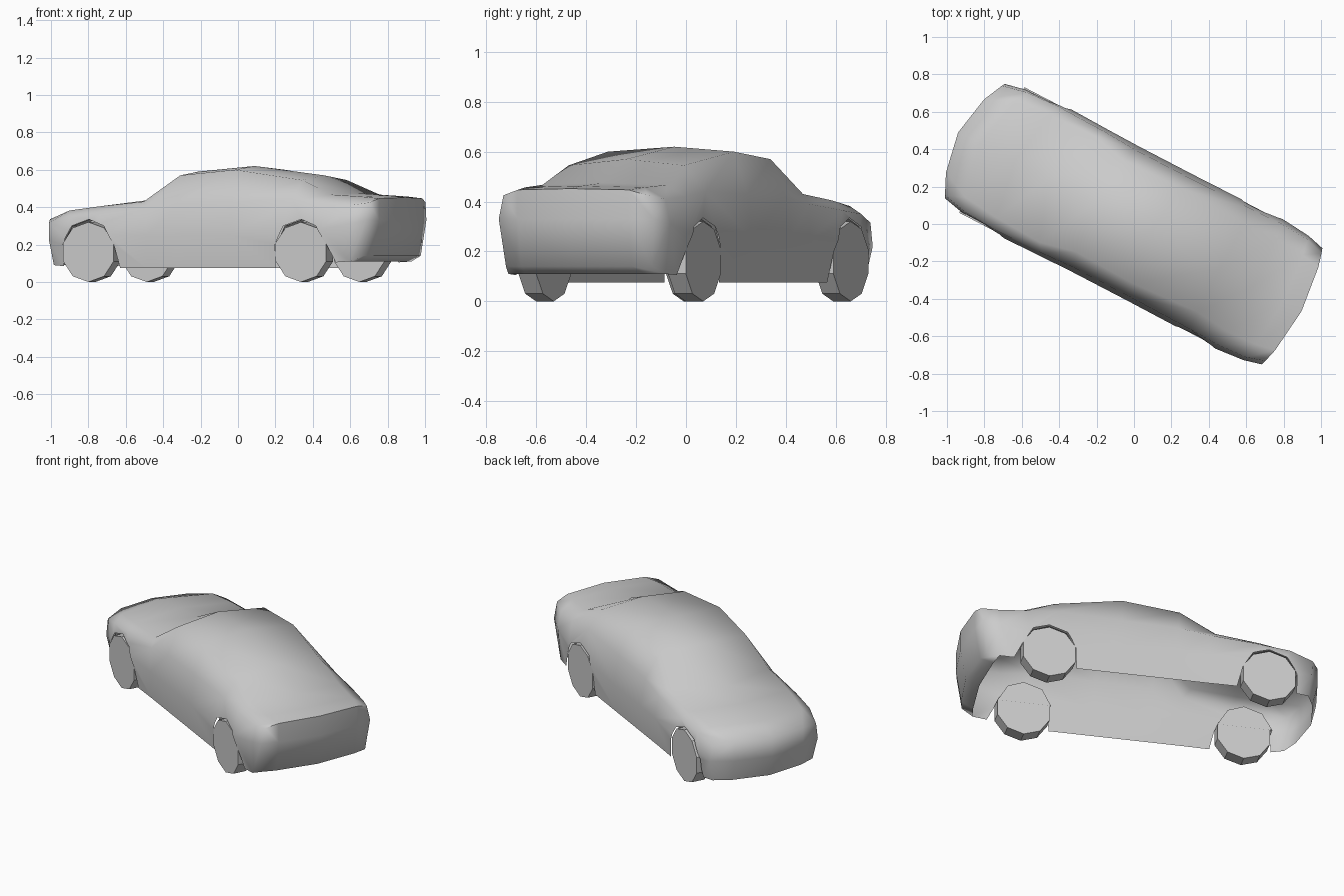
import bpy, bmesh, math
from mathutils import Matrix

cube = bpy.data.objects.get("Cube")
if cube:
    bpy.data.objects.remove(cube, do_unlink=True)

HEADING = Matrix.Rotation(math.radians(-27.5), 4, 'Z')

grey = bpy.data.materials.new("plain_grey")
grey.use_nodes = True
colour = (0.6, 0.6, 0.6, 1)
grey.diffuse_color = colour
grey.node_tree.nodes["Principled BSDF"].inputs["Base Color"].default_value = colour


def finish(name, bm):
    """Turn a bmesh into a named object set to the car's heading."""
    bmesh.ops.recalc_face_normals(bm, faces=bm.faces)
    mesh = bpy.data.meshes.new(name)
    bm.to_mesh(mesh)
    bm.free()
    mesh.materials.append(grey)
    obj = bpy.data.objects.new(name, mesh)
    obj.matrix_world = HEADING
    bpy.context.collection.objects.link(obj)
    return obj


def smooth(obj, degrees):
    bpy.ops.object.select_all(action='DESELECT')
    obj.select_set(True)
    bpy.context.view_layer.objects.active = obj
    bpy.ops.object.shade_smooth_by_angle(angle=math.radians(degrees))


# Body stations, nose to tail: position, bow of the ends, undercut, crown height,
# then (half width, height) of roof edge, belt, flank and sill
STATIONS = [
    (-1.06, .11, .03, .335, (.22, .335), (.33, .315), (.345, .22), (.32, .09)),
    (-.93, .10, .02, .388, (.29, .382), (.36, .35), (.375, .24), (.36, .08)),
    (-.72, .07, 0, .415, (.31, .405), (.37, .365), (.39, .25), (.37, .075)),
    (-.52, .15, 0, .44, (.32, .43), (.365, .39), (.383, .25), (.365, .075)),
    (-.24, .06, 0, .59, (.275, .57), (.355, .42), (.38, .25), (.365, .075)),
    (.1, .05, 0, .62, (.285, .60), (.355, .43), (.38, .25), (.365, .075)),
    (.52, 0, 0, .57, (.26, .545), (.36, .44), (.383, .26), (.365, .075)),
    (.72, -.02, 0, .475, (.28, .467), (.365, .42), (.39, .28), (.37, .10)),
    (.9, -.04, 0, .463, (.27, .457), (.355, .41), (.375, .31), (.355, .11)),
    (1.01, -.06, -.03, .452, (.25, .447), (.325, .425), (.35, .33), (.33, .14)),
]

bm = bmesh.new()


def point(station, t, z, low=0):
    s, bow, under = station[:3]
    return bm.verts.new((s + bow * (t / .36) ** 2 + under * low, t, z))


rings = []
for st in STATIONS:
    crown, (we, ze), (wb, zb), (wm, zm), (ws, zs) = st[3:]
    top = [(-wb, zb), (-we, ze), (0, crown), (we, ze), (wb, zb)]
    ring = [point(st, t, z) for t, z in top]
    ring.append(point(st, wm, zm))
    ring += [point(st, t, zs, 1) for t in (ws, we, 0, -we, -ws)]
    ring.append(point(st, -wm, zm))
    rings.append(ring)

for a, b in zip(rings, rings[1:]):
    for i in range(len(a)):
        j = (i + 1) % len(a)
        bm.faces.new((a[i], a[j], b[j], b[i]))

# Bowed nose and tail panels
for st, ring in ((STATIONS[0], rings[0]), (STATIONS[-1], rings[-1])):
    we, zm = st[4][0], st[6][1]
    middle = [ring[11]] + [point(st, t, zm) for t in (-we, 0, we)] + [ring[5]]
    rows = [ring[:5], middle, ring[10:5:-1]]
    for upper, lower in zip(rows, rows[1:]):
        for i in range(4):
            bm.faces.new((upper[i], upper[i + 1], lower[i + 1], lower[i]))
body = finish("body", bm)

# Wheel arches cut across the underside
ARCHES = {
    "front": [(-.87, 0), (-.87, .2), (-.81, .3), (-.705, .335),
              (-.61, .3), (-.55, .2), (-.5, 0)],
    "rear": [(.415, 0), (.42, .2), (.47, .3), (.576, .335),
             (.67, .3), (.73, .2), (.83, 0)],
}
cutters = []
for end, outline in ARCHES.items():
    bm = bmesh.new()
    face = bm.faces.new([bm.verts.new((s, -.5, z)) for s, z in outline])
    grown = bmesh.ops.extrude_face_region(bm, geom=[face])["geom"]
    bmesh.ops.translate(bm, vec=(0, 1, 0),
                        verts=[v for v in grown if isinstance(v, bmesh.types.BMVert)])
    cutter = finish(end + "_arch_cutter", bm)
    cutters.append(cutter)
    cut = body.modifiers.new(cutter.name, 'BOOLEAN')
    cut.operation = 'DIFFERENCE'
    cut.solver = 'EXACT'
    cut.object = cutter

# Bake the cuts so the cutters can go
bpy.context.view_layer.update()
for cutter in cutters:
    bpy.context.view_layer.objects.active = body
    bpy.ops.object.modifier_apply(modifier=cutter.name)
for cutter in cutters:
    bpy.data.objects.remove(cutter, do_unlink=True)

# Open the shell underneath, keeping only the floor behind the rear wheels
bm = bmesh.new()
bm.from_mesh(body.data)
bm.normal_update()
opened = []
for f in bm.faces:
    c, n = f.calc_center_median(), f.normal
    between_ends = -.88 < c.x < .84
    under_nose = n.z < -.8 and c.x < 0
    if abs(n.y) < .3 and c.z < .34 and (between_ends or under_nose):
        opened.append(f)
bmesh.ops.delete(bm, geom=opened, context='FACES')
bm.to_mesh(body.data)
bm.free()
smooth(body, 75)

# Ten-sided wheels, each under a shallow liner closed behind its upper half
WHEEL_AT = {"front": -.705, "rear": .576}
for end, s in WHEEL_AT.items():
    for side, sign in (("left", 1), ("right", -1)):
        bm = bmesh.new()
        bmesh.ops.create_cone(bm, cap_ends=True, segments=10, radius1=.16,
                              radius2=.16, depth=.08)
        place = (Matrix.Translation((s, sign * .338, .16))
                 @ Matrix.Rotation(math.pi / 2, 4, 'X'))
        bmesh.ops.transform(bm, matrix=place, verts=bm.verts)
        finish(f"{end}_{side}_wheel", bm)

        bm = bmesh.new()
        arch = ARCHES[end][1:-1]
        outer = [bm.verts.new((x, sign * .362, z)) for x, z in arch]
        inner = [bm.verts.new((x, sign * .29, z)) for x, z in arch]
        for i in range(len(arch) - 1):
            bm.faces.new((outer[i], outer[i + 1], inner[i + 1], inner[i]))
        bm.faces.new(inner)
        finish(f"{end}_{side}_wheel_liner", bm)
